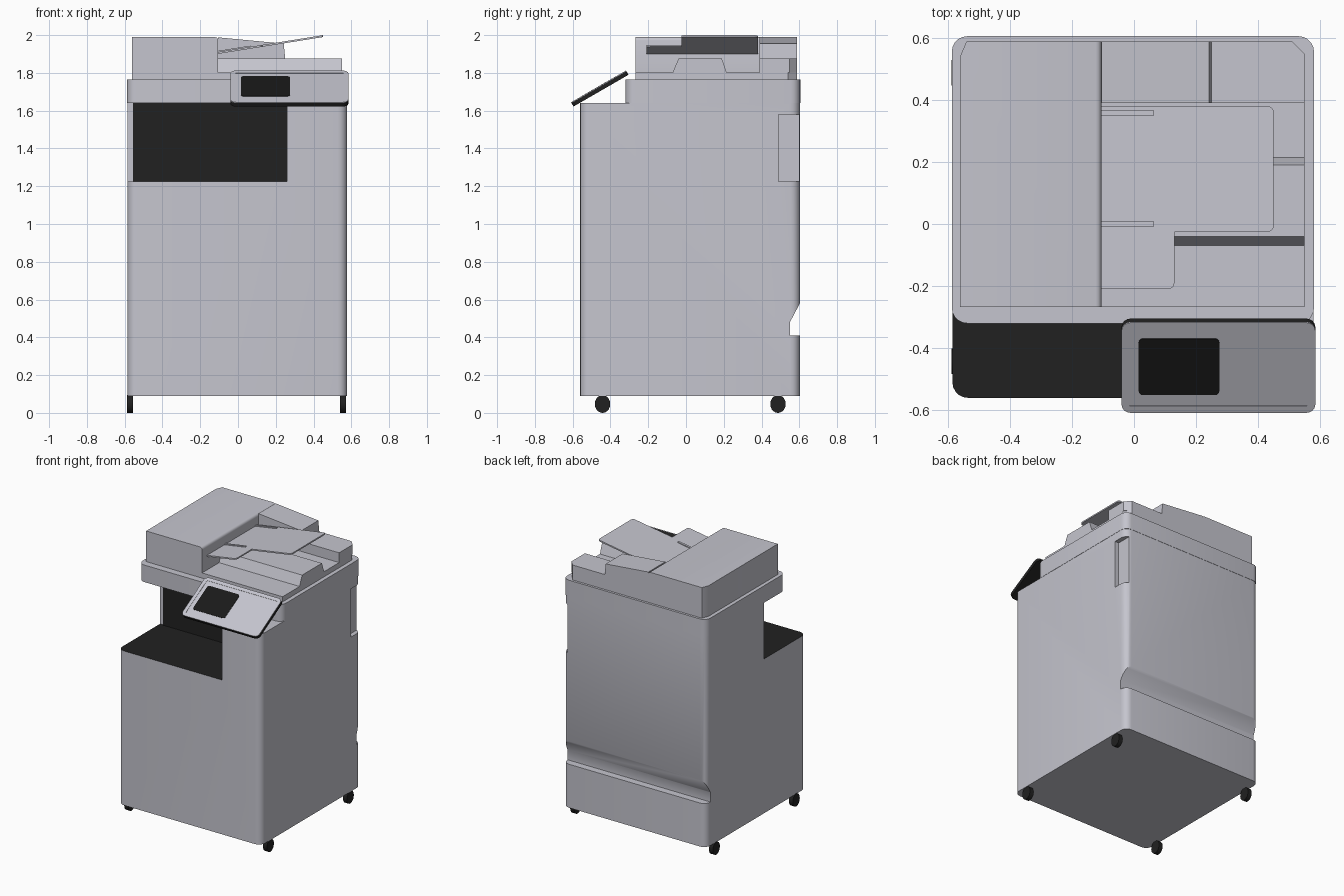
import bpy, bmesh, math
from mathutils import Matrix, Vector

if "Cube" in bpy.data.objects:
    bpy.data.objects.remove(bpy.data.objects["Cube"], do_unlink=True)


def material(name, rgb):
    m = bpy.data.materials.new(name)
    m.use_nodes = True
    m.diffuse_color = (*rgb, 1)
    m.node_tree.nodes["Principled BSDF"].inputs["Base Color"].default_value = (*rgb, 1)
    return m


GREY = material("light grey plastic", (0.56, 0.56, 0.62))
BLACK = material("black plastic", (0.015, 0.015, 0.015))
SCREEN = material("screen black", (0.01, 0.01, 0.01))

# axis of extrusion -> how a profile point (u, v) and depth w map to space
AXES = {"x": lambda u, v, w: (w, u, v),
        "y": lambda u, v, w: (u, w, v),
        "z": lambda u, v, w: (u, v, w)}


def smooth(obj):
    bpy.ops.object.select_all(action="DESELECT")
    obj.select_set(True)
    bpy.context.view_layer.objects.active = obj
    bpy.ops.object.shade_smooth_by_angle(angle=math.radians(32))


def prism(name, axis, pts, a, b, mat, rounded=None, r=0.03, seg=4):
    """Extrude a profile; round the edges picked by the rule on (v1, v2)."""
    bm = bmesh.new()
    place = AXES[axis]
    base = bm.faces.new([bm.verts.new(place(u, v, a)) for u, v in pts])
    top = bmesh.ops.extrude_face_region(bm, geom=[base])["geom"]
    shift = Vector(place(0, 0, b - a))
    bmesh.ops.translate(bm, vec=shift, verts=[g for g in top if isinstance(g, bmesh.types.BMVert)])
    if rounded:
        edges = [e for e in bm.edges if rounded(e.verts[0].co, e.verts[1].co)]
        bmesh.ops.bevel(bm, geom=edges, offset=r, segments=seg, profile=0.5, affect="EDGES")
    bmesh.ops.recalc_face_normals(bm, faces=bm.faces)
    mesh = bpy.data.meshes.new(name)
    bm.to_mesh(mesh)
    bm.free()
    mesh.materials.append(mat)
    obj = bpy.data.objects.new(name, mesh)
    bpy.context.collection.objects.link(obj)
    smooth(obj)
    return obj


def rect(u0, u1, v0, v1):
    return [(u0, v0), (u1, v0), (u1, v1), (u0, v1)]


def upright(p, q):
    return abs(p.z - q.z) > 0.001 and (p - q).xy.length < 0.001


def cut(obj, cutters):
    for c in cutters:
        mod = obj.modifiers.new("cut", "BOOLEAN")
        mod.operation, mod.solver, mod.object = "DIFFERENCE", "EXACT", c
        bpy.context.view_layer.objects.active = obj
        bpy.ops.object.modifier_apply(modifier=mod.name)
        bpy.data.objects.remove(c, do_unlink=True)


# Cabinet with output bay, side grip and rear groove
cabinet = prism("cabinet", "z", rect(-0.585, 0.578, -0.56, 0.603), 0.09, 1.64, GREY, upright, 0.05, 5)
cabinet.data.materials.append(BLACK)
cut(cabinet, [
    prism("bay_cutter", "z", rect(-0.8, 0.26, -0.8, -0.07), 1.225, 1.8, GREY),
    prism("grip_cutter", "z", rect(0.545, 0.8, 0.49, 0.8), 1.225, 1.58, GREY),
    prism("groove_cutter", "x", [(0.55, 0.41), (0.8, 0.41), (0.8, 0.58), (0.603, 0.58), (0.55, 0.48)],
          -0.8, 0.8, GREY),
])
for f in cabinet.data.polygons:
    c, n = f.center, f.normal
    floor = n.z > 0.9 and abs(c.z - 1.225) < 0.01 and c.y < 0.2
    side = n.x < -0.9 and abs(c.x - 0.26) < 0.01
    f.material_index = 1 if floor or side else 0
smooth(cabinet)
prism("bay_back_panel", "y", rect(-0.555, 0.26, 1.225, 1.64), -0.077, -0.07, BLACK)

# Scanner bed
prism("scanner_bed", "z", rect(-0.587, 0.58, -0.32, 0.605), 1.64, 1.765, GREY, upright, 0.05, 5)

# Document feeder lid
prism("feeder_base", "z", [(-0.56, -0.268), (0.55, -0.268), (0.55, 0.54), (0.51, 0.588),
                           (-0.54, 0.588), (-0.56, 0.54)], 1.765, 1.803, GREY)
prism("feeder_housing", "z", [(-0.56, -0.268), (-0.105, -0.268), (-0.105, 0.588),
                              (-0.54, 0.588), (-0.56, 0.54)], 1.803, 1.99, GREY,
      lambda p, q: min(p.x, q.x) > -0.11 and min(p.z, q.z) > 1.98, 0.018, 3)
prism("output_ridge", "x", [(-0.07, 1.803), (0.215, 1.803), (0.19, 1.875), (-0.04, 1.875)],
      -0.105, 0.55, GREY)
prism("feeder_rear_block", "y", [(-0.105, 1.803), (0.55, 1.803), (0.55, 1.875), (0.25, 1.875),
                                 (0.242, 1.955), (-0.105, 1.988)], 0.39, 0.588, GREY,
      lambda p, q: upright(p, q) and min(p.x, p.y) > 0.5, 0.04, 1)


# Sloping input tray with paper guides
def slope(obj):
    for v in obj.data.vertices:
        v.co.z += (v.co.x + 0.11) * 0.16


slope(prism("input_tray", "z", [(-0.11, -0.21), (0.13, -0.21), (0.13, -0.025), (0.45, -0.025),
                                (0.45, 0.38), (-0.11, 0.38)], 1.9, 1.91, GREY,
            lambda p, q: upright(p, q) and p.x > 0 and abs(p.x - 0.13) + abs(p.y + 0.025) > 0.01,
            0.02, 4))
for y in (0.0, 0.357):
    slope(prism("paper_guide", "z", rect(-0.11, 0.065, y - 0.008, y + 0.008), 1.91, 1.916, GREY))

# Tilted control panel
TILT = Matrix.Translation((0.272, -0.457, 1.718)) @ Matrix.Rotation(math.radians(30), 4, "X")
HW, HH = 0.312, 0.168
panel_parts = [
    prism("panel_back", "z", rect(-HW, HW, -HH, HH), -0.014, 0.008, BLACK, upright, 0.03),
    prism("panel_face", "z", rect(-HW, HW, -HH, HH), 0.008, 0.012, GREY, upright, 0.03),
    prism("panel_screen", "z", rect(-0.257, 0.003, -0.102, 0.108), 0.008, 0.0125, SCREEN, upright, 0.015),
]
# Recessed field inside the panel rim
field = prism("field_cutter", "z", rect(0.026 - HW, HW - 0.026, 0.026 - HH, HH - 0.026), 0.01, 0.05, GREY)
cut(panel_parts[1], [field])
for part in panel_parts:
    part.data.transform(TILT)

# Castors
for x in (-0.572, 0.557):
    for y in (-0.442, 0.487):
        ring = [(y + 0.041 * math.cos(i * math.tau / 20), 0.047 + 0.047 * math.sin(i * math.tau / 20))
                for i in range(20)]
        prism("castor", "x", ring, x - 0.016, x + 0.016, BLACK)
